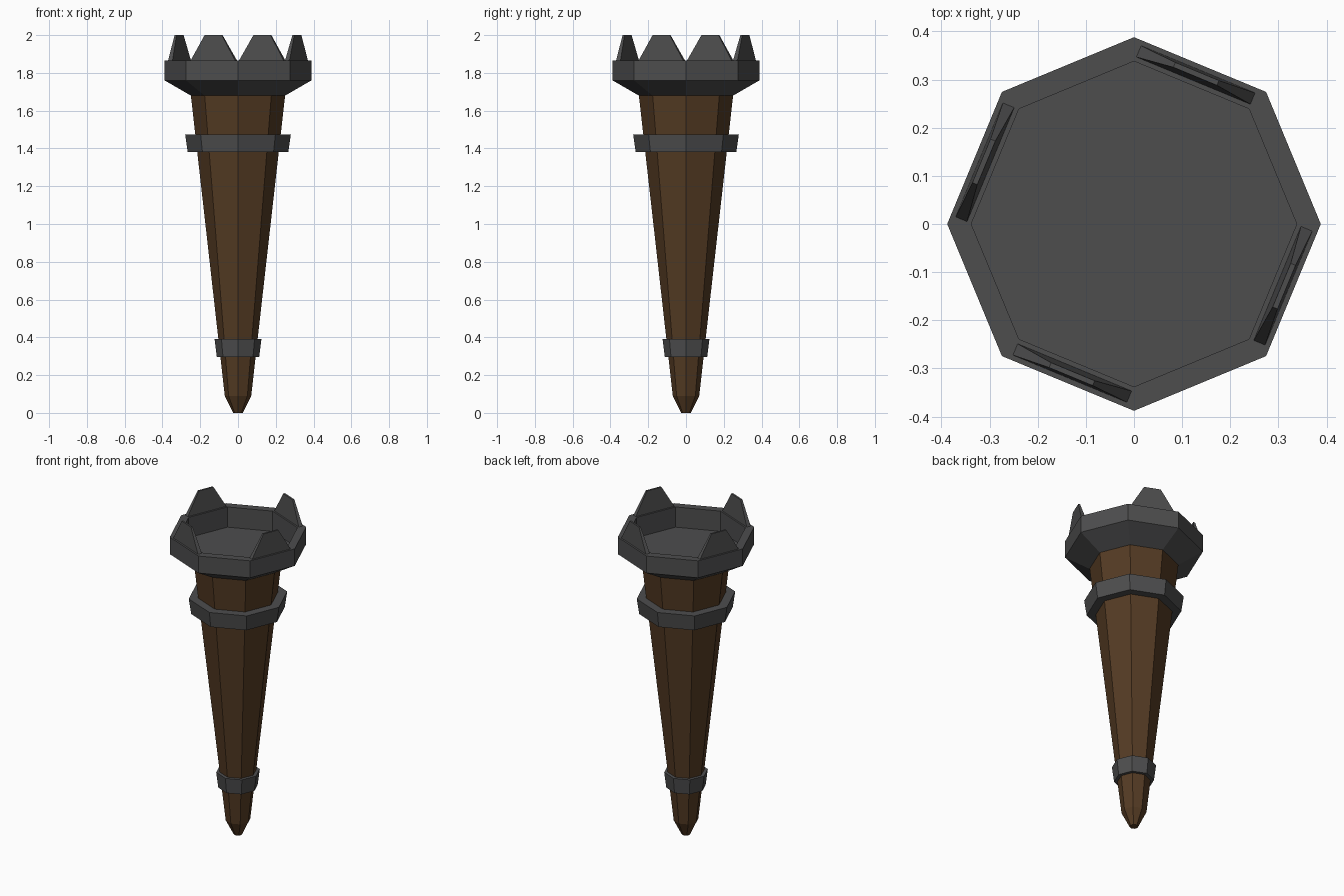
import bpy, bmesh, math
from mathutils import Vector

if "Cube" in bpy.data.objects:
    bpy.data.objects.remove(bpy.data.objects["Cube"])

SIDES = 8


def material(name, rgb):
    m = bpy.data.materials.new(name)
    m.diffuse_color = (*rgb, 1.0)
    m.use_nodes = True
    m.node_tree.nodes["Principled BSDF"].inputs["Base Color"].default_value = m.diffuse_color
    return m


wood = material("dark_wood", (0.09, 0.044, 0.017))
iron = material("dark_iron", (0.075, 0.075, 0.076))


def finish(name, bm, mat):
    bmesh.ops.recalc_face_normals(bm, faces=bm.faces)
    me = bpy.data.meshes.new(name)
    bm.to_mesh(me)
    bm.free()
    me.materials.append(mat)
    ob = bpy.data.objects.new(name, me)
    bpy.context.collection.objects.link(ob)
    return ob


def lathe(name, profile, mat, ring=False):
    """Eight-sided turning of (radius, z); ring closes the profile, else ends are capped."""
    bm = bmesh.new()
    loops = []
    for r, z in profile:
        loops.append([bm.verts.new((r * math.cos(math.tau * i / SIDES),
                                    r * math.sin(math.tau * i / SIDES), z))
                      for i in range(SIDES)])
    pairs = list(zip(loops, loops[1:]))
    if ring:
        pairs.append((loops[-1], loops[0]))
    else:
        bm.faces.new(loops[0])
        bm.faces.new(loops[-1])
    for a, b in pairs:
        for i in range(SIDES):
            j = (i + 1) % SIDES
            bm.faces.new((a[i], a[j], b[j], b[i]))
    return finish(name, bm, mat)


# Tapered wooden handle with pointed foot
lathe("handle", [(0.025, 0), (0.07, 0.09), (0.25, 1.685)], wood)

# Iron bands
lathe("lower_band", [(0.09, 0.295), (0.112, 0.295), (0.124, 0.39), (0.10, 0.39)], iron, True)
lathe("upper_band", [(0.21, 1.38), (0.266, 1.38), (0.28, 1.475), (0.22, 1.475)], iron, True)

# Iron bowl with recessed floor
lathe("bowl", [(0.25, 1.68), (0.388, 1.76), (0.388, 1.865),
               (0.338, 1.865), (0.338, 1.74)], iron)

# Four tapered prongs on alternate rim sides
for k in range(4):
    a = math.radians(67.5 + 90 * k)
    out = Vector((math.cos(a), math.sin(a), 0))
    side = Vector((-math.sin(a), math.cos(a), 0))
    bm = bmesh.new()
    rows = []
    for half, inner, outer, z in ((0.131, 0.322, 0.348, 1.86), (0.049, 0.332, 0.343, 2.0)):
        rows.append([bm.verts.new(out * d + side * s + Vector((0, 0, z)))
                     for d, s in ((inner, -half), (outer, -half), (outer, half), (inner, half))])
    for row in rows:
        bm.faces.new(row)
    for i in range(4):
        j = (i + 1) % 4
        bm.faces.new((rows[0][i], rows[0][j], rows[1][j], rows[1][i]))
    finish(f"prong_{k + 1}", bm, iron)
